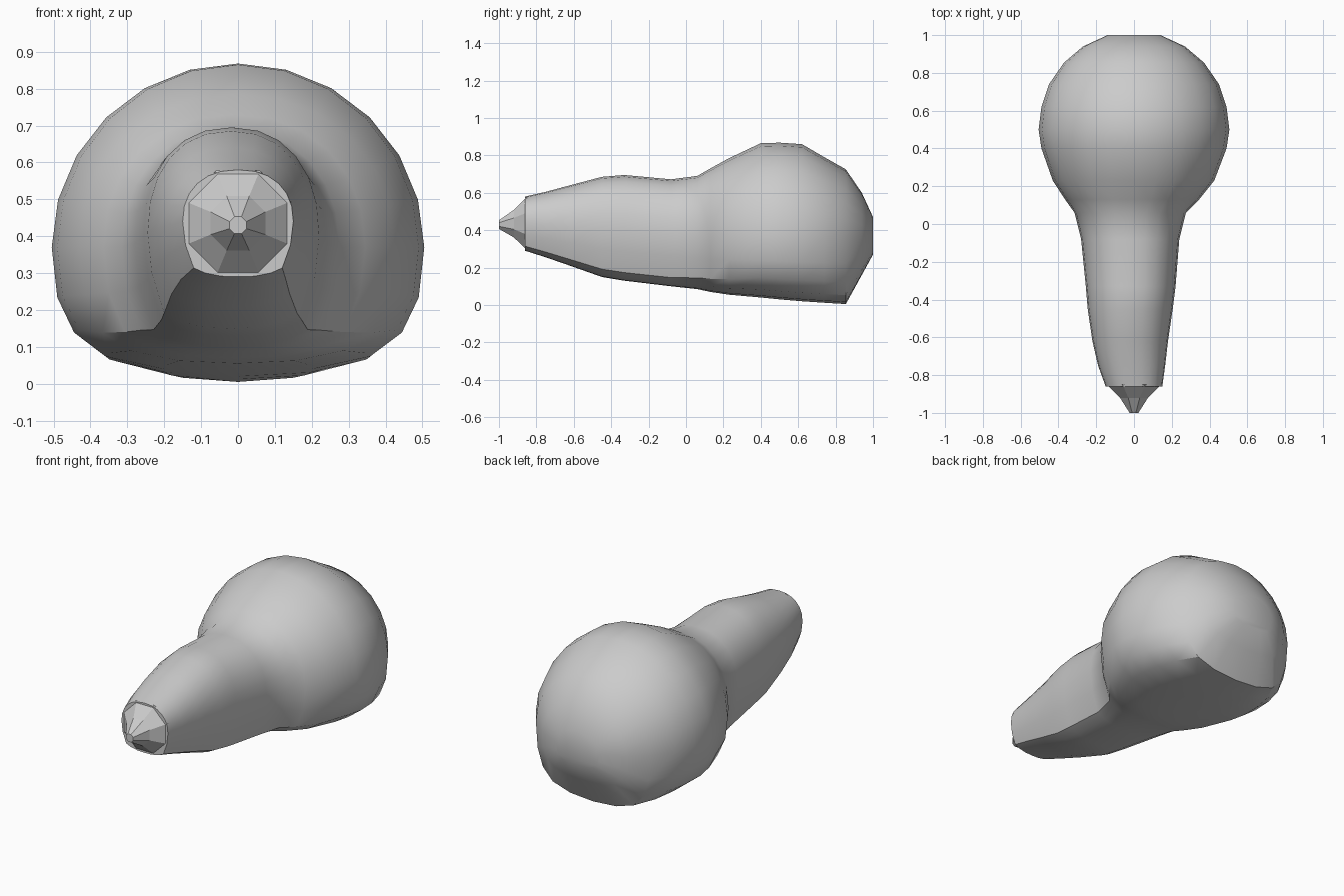
import bpy, bmesh, math
from math import sin, cos, pi, radians

cube = bpy.data.objects.get("Cube")
if cube:
    bpy.data.objects.remove(cube, do_unlink=True)

grey = bpy.data.materials.new("soft grey")
grey.use_nodes = True
grey.diffuse_color = (0.6, 0.6, 0.6, 1)
grey.node_tree.nodes["Principled BSDF"].inputs["Base Color"].default_value = (0.6, 0.6, 0.6, 1)


def loft(name, rings, angle):
    """Skin closed rings of points, cap both ends."""
    bm = bmesh.new()
    loops = [[bm.verts.new(p) for p in ring] for ring in rings]
    n = len(loops[0])
    for a, b in zip(loops, loops[1:]):
        for i in range(n):
            j = (i + 1) % n
            bm.faces.new((a[i], a[j], b[j], b[i]))
    bm.faces.new(loops[0])
    bm.faces.new(loops[-1])
    bmesh.ops.recalc_face_normals(bm, faces=bm.faces)
    mesh = bpy.data.meshes.new(name)
    bm.to_mesh(mesh)
    bm.free()
    mesh.materials.append(grey)
    obj = bpy.data.objects.new(name, mesh)
    bpy.context.collection.objects.link(obj)
    bpy.ops.object.select_all(action="DESELECT")
    obj.select_set(True)
    bpy.context.view_layer.objects.active = obj
    if angle:
        bpy.ops.object.shade_smooth_by_angle(angle=radians(angle))
    return obj


# Underside half outlines: rounded belly and boxier neck
BALL_LOW = [(.97, -.4), (.88, -.68), (.71, -.87), (.4, -.97)]
NECK_LOW = [(.95, -.42), (.8, -.84), (.6, -.93), (.3, -.99)]


def section(y, left, right, bottom, mid, top):
    """Domed top above the widest line, flattened underside below it."""
    t = min(max((y + .1) / .5, 0), 1)
    power = 2 / (2.25 - .25 * t)
    upper = [(cos(a) ** power, sin(a) ** power) for a in (k * pi / 12 for k in range(6))]
    lower = [(a[0] * (1 - t) + b[0] * t, a[1] * (1 - t) + b[1] * t)
             for a, b in zip(NECK_LOW, BALL_LOW)]
    half = [(0, -1)] + lower[::-1] + upper + [(0, 1)]
    mirrored = [(-u, v) for u, v in half[-2:0:-1]]
    cx, w = (left + right) / 2, (right - left) / 2
    return [(cx + u * w, y, mid + v * ((top - mid) if v > 0 else (mid - bottom)))
            for u, v in half + mirrored]


# Body stations: y, min x, max x, bottom, widest height, top
STATIONS = [
    (-.86, -.15, .15, .29, .44, .58),
    (-.75, -.19, .165, .255, .43, .605),
    (-.62, -.22, .18, .21, .42, .64),
    (-.45, -.245, .205, .15, .41, .685),
    (-.33, -.255, .22, .13, .4, .695),
    (-.08, -.28, .24, .1, .38, .672),
    (.06, -.315, .275, .085, .37, .69),
    (.13, -.365, .345, .07, .37, .73),
    (.23, -.43, .425, .055, .37, .785),
    (.4, -.49, .49, .04, .37, .865),
    (.5, -.505, .505, .03, .37, .868),
    (.62, -.49, .49, .02, .37, .86),
    (.74, -.45, .45, .012, .37, .79),
    (.855, -.37, .37, .005, .37, .725),
    (.94, -.27, .27, .16, .37, .6),
    (1.0, -.14, .14, .27, .37, .47),
]
loft("body", [section(*s) for s in STATIONS], 32)

# Faceted eight-sided nose tip
NOSE = [(-.85, .155, .435), (-.92, .08, .435), (-1.0, .025, .43)]
loft("nose_tip", [[(r * cos((k + .5) * pi / 4), y, z + r * sin((k + .5) * pi / 4))
                   for k in range(8)] for y, r, z in NOSE], 0)
